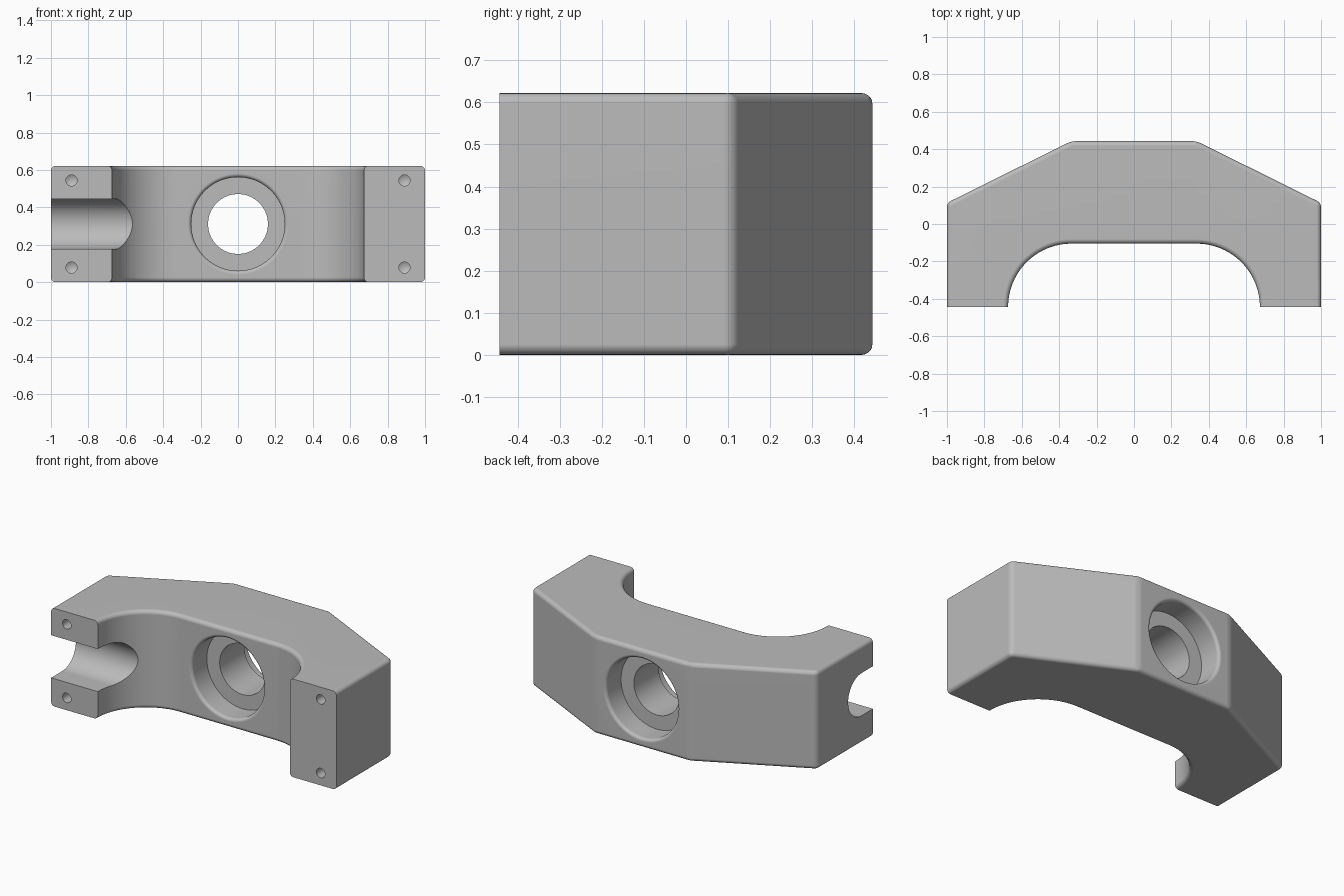
import bpy, bmesh
from math import sin, cos, pi, radians
from mathutils import Matrix, Vector

cube = bpy.data.objects.get("Cube")
if cube:
    bpy.data.objects.remove(cube, do_unlink=True)

HEIGHT, FRONT, BACK, INNER = 0.622, -0.443, 0.443, -0.105
MID = HEIGHT / 2
FILLET = 0.025

grey = bpy.data.materials.new("plain grey")
grey.use_nodes = True
grey.diffuse_color = (0.5, 0.5, 0.5, 1)
grey.node_tree.nodes["Principled BSDF"].inputs["Base Color"].default_value = (0.5, 0.5, 0.5, 1)


def add_object(name, bm):
    bmesh.ops.recalc_face_normals(bm, faces=bm.faces)
    mesh = bpy.data.meshes.new(name)
    bm.to_mesh(mesh)
    bm.free()
    mesh.materials.append(grey)
    ob = bpy.data.objects.new(name, mesh)
    bpy.context.collection.objects.link(ob)
    return ob


def prism(points, direction):
    """Face through the points, extruded along direction."""
    bm = bmesh.new()
    face = bm.faces.new([bm.verts.new(p) for p in points])
    moved = bmesh.ops.extrude_face_region(bm, geom=[face], use_keep_orig=True)
    verts = [v for v in moved["geom"] if isinstance(v, bmesh.types.BMVert)]
    bmesh.ops.translate(bm, verts=verts, vec=direction)
    return bm


def lathe(profile, x, z, steps):
    """Closed solid from (radius, y) points spun about a y axis at x, z."""
    bm = bmesh.new()
    verts = [bm.verts.new((r, y, 0)) for r, y in profile]
    edges = [bm.edges.new(pair) for pair in zip(verts, verts[1:])]
    bmesh.ops.spin(bm, geom=verts + edges, cent=(0, 0, 0), axis=(0, 1, 0),
                   angle=2 * pi, steps=steps, use_merge=False)
    bmesh.ops.remove_doubles(bm, verts=bm.verts, dist=0.0001)
    bmesh.ops.translate(bm, verts=bm.verts, vec=(x, 0, z))
    return bm


# Arched body: right half of the plan, then mirrored
radius = INNER - FRONT
half = [(0.335, BACK), (1, 0.113), (1, FRONT)]
for i in range(25):
    t = pi / 2 * i / 24
    half.append((0.335 + radius * cos(t), FRONT + radius * sin(t)))
plan = half + [(-x, y) for x, y in reversed(half)]
bm = prism([(x, y, 0) for x, y in plan], (0, 0, HEIGHT))


def is_rounded(edge):
    a, b = (v.co for v in edge.verts)
    if abs(a.z - b.z) > 0.1:
        return a.y > 0
    return min(abs(a.y - FRONT), 1) > 1e-4 or abs(b.y - FRONT) > 1e-4


bmesh.ops.bevel(bm, geom=[e for e in bm.edges if is_rounded(e)], offset=FILLET,
                offset_type='OFFSET', segments=5, profile=0.5, affect='EDGES',
                clamp_overlap=True)
body = add_object("arched_body", bm)

# Through bore with a rounded counterbore on both faces
BORE, COUNTER, DEPTH, RIM = 0.16, 0.25, 0.15, 0.02
lip = [(COUNTER + RIM * (1 - cos(t)), RIM * (1 - sin(t)))
       for t in (pi / 2 * i / 5 for i in range(6))]
mouth = [(BORE, DEPTH), (COUNTER, DEPTH)] + lip + [(COUNTER + RIM, -0.1), (0, -0.1)]
front_side = [(r, INNER + d) for r, d in mouth]
back_side = [(r, BACK - d) for r, d in mouth]
cutters = [add_object("bore_cutter",
                      lathe(front_side[::-1] + back_side, 0, MID, 96))]

# U-shaped channel through the right foot
SLOT, AXIS = 0.135, -0.33
section = [(-1.2, -0.6, MID - SLOT)]
for i in range(33):
    t = -pi / 2 + pi * i / 32
    section.append((-1.2, AXIS + SLOT * cos(t), MID + SLOT * sin(t)))
section.append((-1.2, -0.6, MID + SLOT))
cutters.append(add_object("channel_cutter", prism(section, (0.8, 0, 0))))

# Blind drilled holes in the feet
drill = [(0, FRONT - 0.1), (0.03, FRONT - 0.1), (0.03, FRONT + 0.1), (0, FRONT + 0.118)]
for x in (-0.89, 0.89):
    for side in (-1, 1):
        cutters.append(add_object("screw_hole_cutter",
                                  lathe(drill, x, MID + side * 0.233, 24)))

# Cut everything out of the body
bpy.ops.object.select_all(action='DESELECT')
body.select_set(True)
bpy.context.view_layer.objects.active = body
for cutter in cutters:
    mod = body.modifiers.new("cut", 'BOOLEAN')
    mod.operation, mod.solver, mod.object = 'DIFFERENCE', 'EXACT', cutter
    bpy.ops.object.modifier_apply(modifier=mod.name)
    bpy.data.objects.remove(cutter, do_unlink=True)

# Smooth fillets and bores, flat large faces
bpy.ops.object.shade_smooth_by_angle(angle=radians(30))
weighted = body.modifiers.new("even shading", 'WEIGHTED_NORMAL')
weighted.keep_sharp = True
